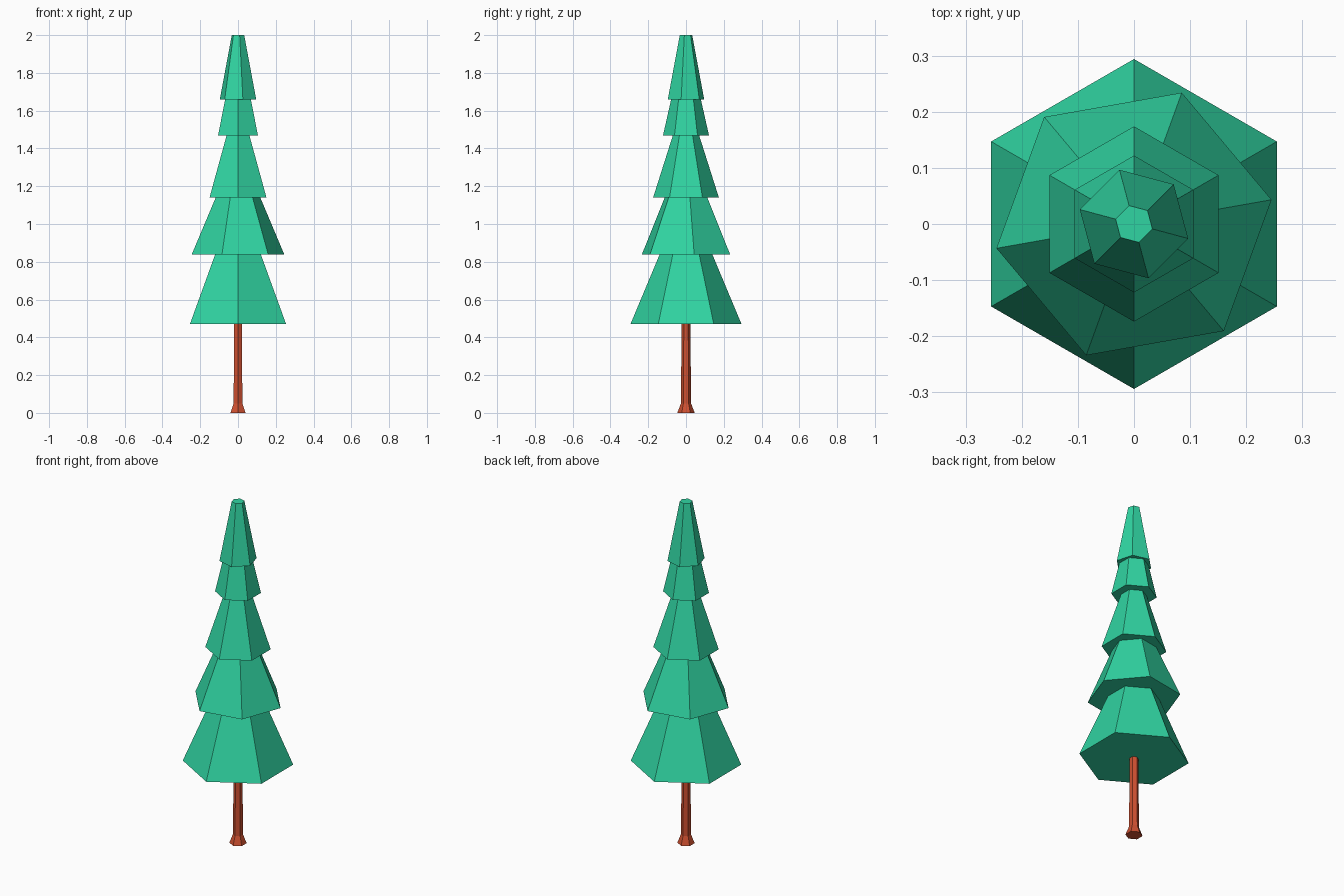
import bpy, bmesh, math

if "Cube" in bpy.data.objects:
    bpy.data.objects.remove(bpy.data.objects["Cube"])

SIDES = 6


def material(name, color):
    m = bpy.data.materials.new(name)
    m.diffuse_color = color
    m.use_nodes = True
    m.node_tree.nodes["Principled BSDF"].inputs["Base Color"].default_value = m.diffuse_color
    return m


def hex_stack(name, rings, angle, mat):
    """Capped six-sided solid through (z, radius) rings, first corner at angle."""
    bm = bmesh.new()
    loops = []
    for z, r in rings:
        loops.append([bm.verts.new((r * math.cos(math.radians(angle) + i * math.tau / SIDES),
                                    r * math.sin(math.radians(angle) + i * math.tau / SIDES), z))
                      for i in range(SIDES)])
    for low, high in zip(loops, loops[1:]):
        for i in range(SIDES):
            j = (i + 1) % SIDES
            bm.faces.new((low[i], low[j], high[j], high[i]))
    bm.faces.new(loops[0][::-1])
    bm.faces.new(loops[-1])
    mesh = bpy.data.meshes.new(name)
    bm.to_mesh(mesh)
    bm.free()
    mesh.materials.append(mat)
    obj = bpy.data.objects.new(name, mesh)
    bpy.context.collection.objects.link(obj)
    return obj


green = material("foliage_green", (0.03, 0.66, 0.36, 1))
brown = material("bark_brown", (0.62, 0.08, 0.03, 1))

# Trunk with flared foot
hex_stack("trunk", [(0, 0.046), (0.05, 0.027), (0.47, 0.023)], 30, brown)

# Foliage tiers: bottom z, top z, bottom radius, top radius, twist
tiers = [
    (0.47, 0.838, 0.294, 0.140, 30),
    (0.838, 1.14, 0.249, 0.120, 10),
    (1.14, 1.468, 0.174, 0.070, 30),
    (1.468, 1.658, 0.122, 0.079, 30),
    (1.658, 2.0, 0.100, 0.034, 45),
]
for n, (z0, z1, r0, r1, twist) in enumerate(tiers, 1):
    hex_stack(f"foliage_tier_{n}", [(z0, r0), (z1, r1)], twist, green)
